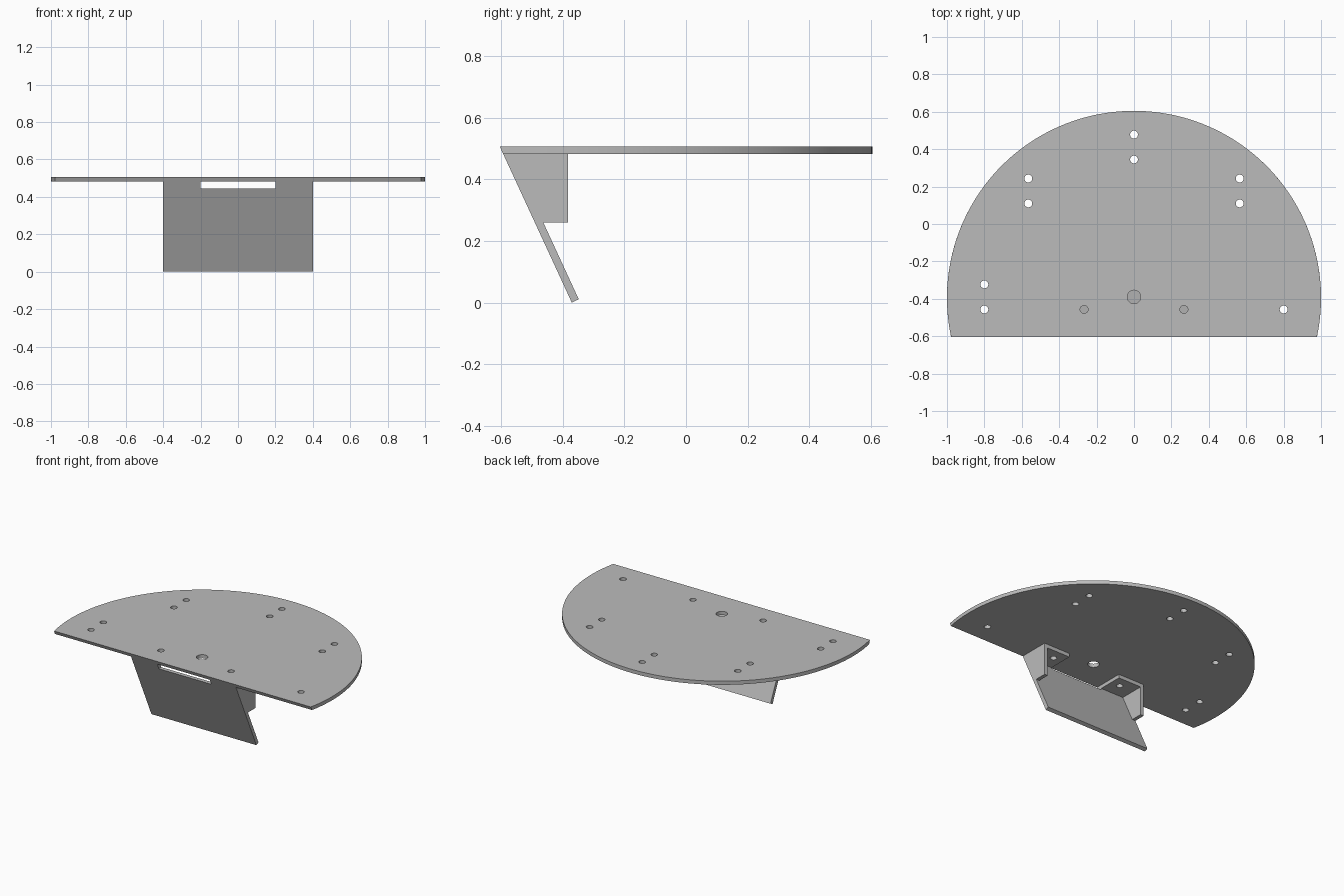
import bpy, bmesh, math
from mathutils import Matrix, Vector

cube = bpy.data.objects.get("Cube")
if cube:
    bpy.data.objects.remove(cube, do_unlink=True)

TOP, T = 0.507, 0.025            # plate top height, sheet thickness
UNDER = TOP - T
CENTRE_Y, FRONT_Y = -0.395, -0.605
SLOPE = (-0.371 - FRONT_Y) / TOP  # how far the slant moves back per unit down
LEAN = math.sqrt(1 + SLOPE ** 2)
BACK_Y = -0.383

grey = bpy.data.materials.new("grey")
grey.use_nodes = True
grey.diffuse_color = (0.5, 0.5, 0.5, 1)
grey.node_tree.nodes["Principled BSDF"].inputs["Base Color"].default_value = (0.5, 0.5, 0.5, 1)


def front(z):
    """y of the slanted front surface at height z"""
    return FRONT_Y + SLOPE * (TOP - z)


def back(z):
    """y of the rear surface of the slanted panel at height z"""
    return front(z) + T * LEAN


def finish(name, bm):
    bmesh.ops.recalc_face_normals(bm, faces=bm.faces)
    mesh = bpy.data.meshes.new(name)
    bm.to_mesh(mesh)
    bm.free()
    mesh.materials.append(grey)
    obj = bpy.data.objects.new(name, mesh)
    bpy.context.collection.objects.link(obj)
    return obj


def loft(name, lower, upper):
    """Solid between two matching outlines"""
    bm = bmesh.new()
    a = [bm.verts.new(p) for p in lower]
    b = [bm.verts.new(p) for p in upper]
    bm.faces.new(a)
    bm.faces.new(b)
    for i in range(len(a)):
        j = (i + 1) % len(a)
        bm.faces.new((a[i], a[j], b[j], b[i]))
    return finish(name, bm)


def side_profile(name, points, x0, x1):
    return loft(name, [(x0, y, z) for y, z in points], [(x1, y, z) for y, z in points])


def cut(obj, cutter):
    mod = obj.modifiers.new("cut", 'BOOLEAN')
    mod.operation, mod.solver, mod.object = 'DIFFERENCE', 'EXACT', cutter
    bpy.ops.object.select_all(action='DESELECT')
    bpy.context.view_layer.objects.active = obj
    obj.select_set(True)
    bpy.ops.object.modifier_apply(modifier=mod.name)
    bpy.ops.object.shade_smooth_by_angle(angle=math.radians(30))


# Round plate with a slanted straight front edge
def plate_outline(z, steps=96):
    start = math.asin(front(z) - CENTRE_Y)
    angles = [start + (math.pi - 2 * start) * i / steps for i in range(steps + 1)]
    return [(math.cos(a), CENTRE_Y + math.sin(a), z) for a in angles]


plate = loft("top_plate", plate_outline(UNDER), plate_outline(TOP))

# Slanted front panel
tip = T / LEAN
panel = side_profile("front_panel", [
    (front(UNDER), UNDER), (front(0), 0),
    (front(0) + tip, tip * SLOPE), (back(UNDER), UNDER)], -0.4, 0.4)

# Mounting flanges and side gussets
flanges = []
for side, s in (("left", 1), ("right", -1)):
    low = UNDER - T
    flanges.append(side_profile(side + "_flange", [
        (back(UNDER), UNDER), (back(low), low), (BACK_Y, low), (BACK_Y, UNDER)],
        s * 0.2, s * 0.375))
    side_profile(side + "_gusset", [
        (back(UNDER), UNDER), (back(0.26), 0.26), (BACK_Y, 0.26), (BACK_Y, UNDER)],
        s * 0.375, s * 0.4)

# Drilled holes
holes = [(0, -0.39, 0.036), (-0.8, -0.323, 0.021), (0, 0.345, 0.021), (0, 0.478, 0.021)]
for s in (-1, 1):
    holes += [(s * x, y, 0.021) for x, y in
              ((0.8, -0.457), (0.267, -0.457), (0.565, 0.11), (0.565, 0.243))]
bm = bmesh.new()
for x, y, r in holes:
    bmesh.ops.create_cone(bm, cap_ends=True, segments=32, radius1=r, radius2=r,
                          depth=0.2, matrix=Matrix.Translation((x, y, UNDER)))
drill = finish("hole_cutter", bm)

# Slot at the top of the panel
bm = bmesh.new()
bmesh.ops.create_cube(bm, size=1, matrix=Matrix.Translation((0, -0.57, 0.494))
                      @ Matrix.Diagonal(Vector((0.4, 0.3, 0.1, 1))))
slot = finish("slot_cutter", bm)

for part in [plate] + flanges:
    cut(part, drill)
cut(panel, slot)
for cutter in (drill, slot):
    bpy.data.objects.remove(cutter, do_unlink=True)
